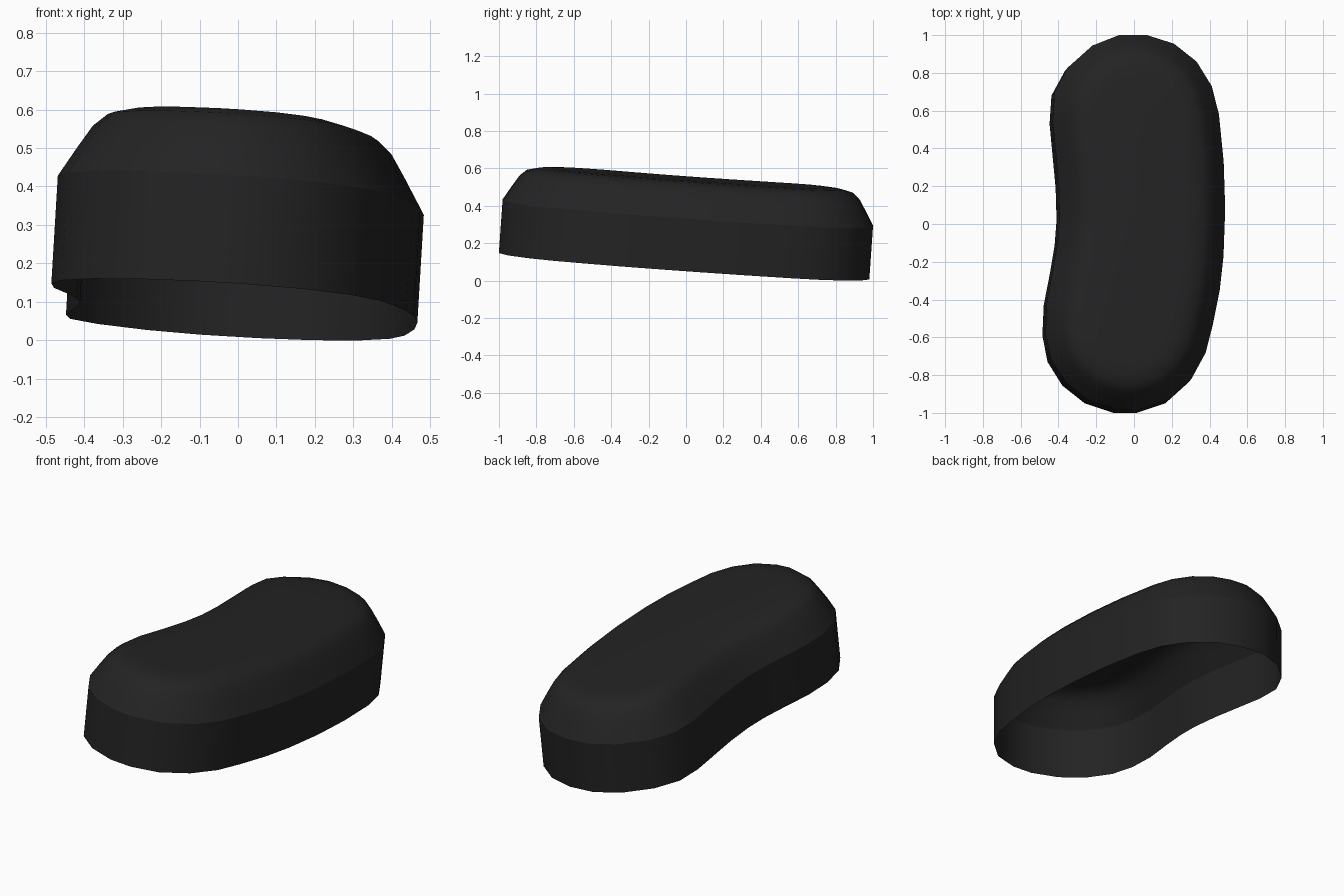
import bpy, bmesh
from mathutils import Vector

if "Cube" in bpy.data.objects:
    bpy.data.objects.remove(bpy.data.objects["Cube"])

# Kidney-shaped outline at the open rim (clockwise seen from above)
outline = [(-.11, -1), (-.26, -.95), (-.38, -.855), (-.458, -.73), (-.485, -.59),
           (-.478, -.43), (-.445, -.26), (-.42, -.11), (-.41, .02), (-.415, .19),
           (-.432, .37), (-.447, .53), (-.437, .68), (-.366, .81), (-.237, .925),
           (-.097, .98), (.053, .98), (.195, .935), (.315, .84), (.395, .71),
           (.433, .56), (.458, .31), (.466, .06), (.457, -.19), (.437, -.37),
           (.401, -.55), (.363, -.70), (.287, -.84), (.165, -.95), (.015, -1)]
outline = [Vector((x, y)) for x, y in reversed(outline)]
n = len(outline)

# Wall and rounded shoulder: (height above the rim, inset from the outline)
rings = [(0, 0), (.28, 0), (.355, .045), (.415, .083), (.448, .12), (.464, .185), (.468, .25)]
CREASE = 1


def inset(i, d):
    """Outline point moved inwards by d."""
    t = (outline[(i + 1) % n] - outline[i - 1]).normalized()
    return outline[i] + Vector((-t.y, t.x)) * d


def tilt(p, h):
    """Place a point on the sloping rim plane, raised along its normal."""
    return (p.x + .06 * h, p.y + .07 * h, .081 - .06 * p.x - .07 * p.y + h)


bm = bmesh.new()
loops = [[bm.verts.new(tilt(inset(i, d), h)) for i in range(n)] for h, d in rings]
for a, b in zip(loops, loops[1:]):
    for i in range(n):
        j = (i + 1) % n
        bm.faces.new((a[i], a[j], b[j], b[i]))
bm.faces.new(loops[-1])  # flat top; the underside stays open
for f in bm.faces:
    f.smooth = True
for i in range(n):  # hard edge where the wall meets the shoulder
    bm.edges.get((loops[CREASE][i], loops[CREASE][(i + 1) % n])).smooth = False

# Rest the lowest point on the ground
low = min(v.co.z for v in bm.verts)
bmesh.ops.translate(bm, verts=bm.verts, vec=(0, 0, -low))

mesh = bpy.data.meshes.new("kidney_cap")
bm.to_mesh(mesh)
bm.free()
mat = bpy.data.materials.new("black rubber")
mat.diffuse_color = (.017, .017, .017, 1)
mat.use_nodes = True
mat.node_tree.nodes["Principled BSDF"].inputs["Base Color"].default_value = mat.diffuse_color
mesh.materials.append(mat)
bpy.context.collection.objects.link(bpy.data.objects.new("kidney_cap", mesh))
